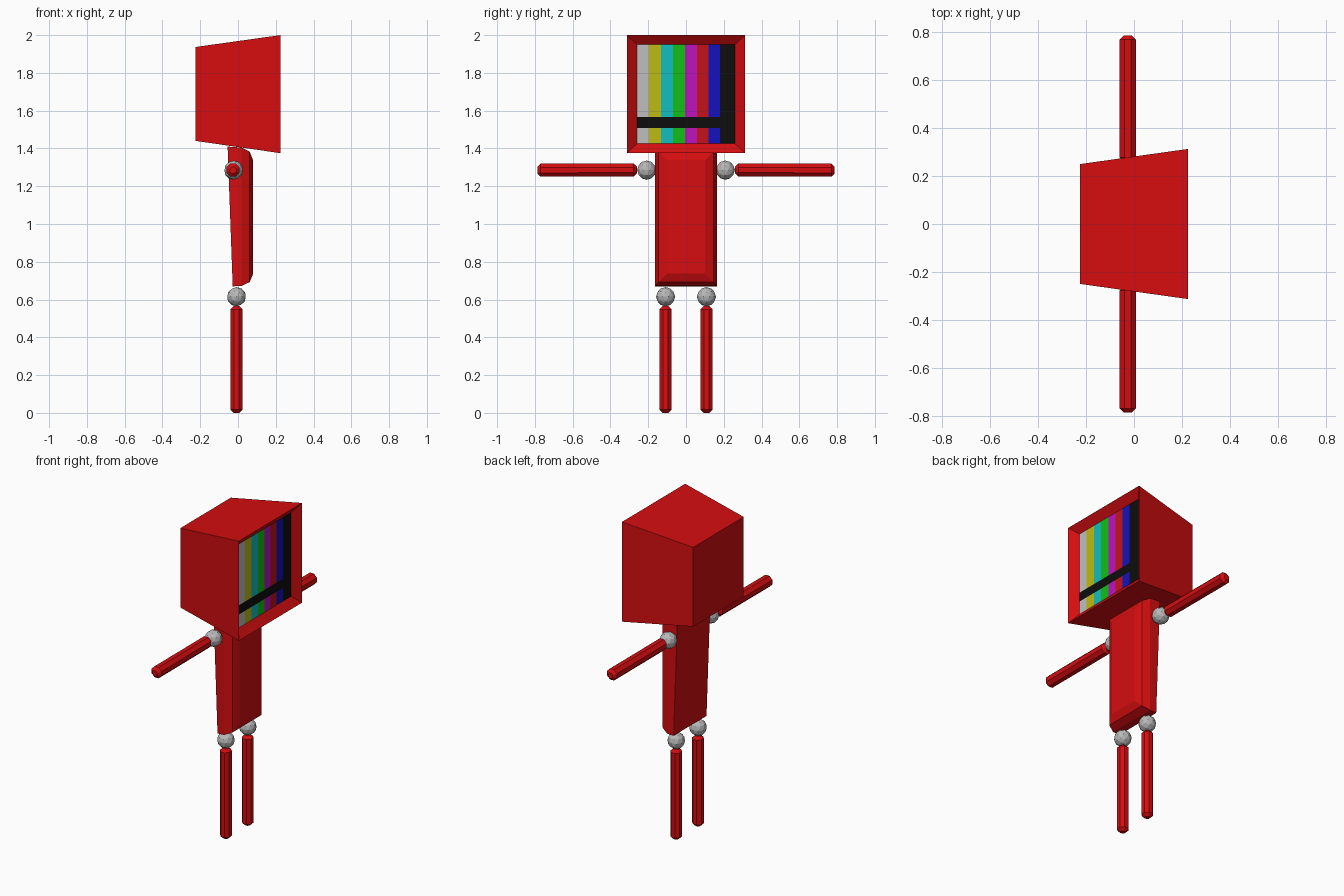
import bpy, bmesh, math
from mathutils import Matrix, Vector

if "Cube" in bpy.data.objects:
    bpy.data.objects.remove(bpy.data.objects["Cube"])


def material(name, r, g, b):
    m = bpy.data.materials.new(name)
    m.diffuse_color = (r, g, b, 1)
    m.use_nodes = True
    m.node_tree.nodes["Principled BSDF"].inputs["Base Color"].default_value = m.diffuse_color
    return m


RED = material("body red", 0.66, 0.004, 0.005)
GREY = material("joint grey", 0.48, 0.48, 0.48)
BARS = [material("bar white", 0.52, 0.52, 0.52),
        material("bar yellow", 0.52, 0.50, 0.006),
        material("bar cyan", 0.006, 0.52, 0.52),
        material("bar green", 0.006, 0.52, 0.008),
        material("bar magenta", 0.52, 0.006, 0.52),
        material("bar red", 0.55, 0.006, 0.01),
        material("bar blue", 0.006, 0.006, 0.52),
        material("bar black", 0.004, 0.004, 0.004)]


def finish(bm, name, *mats):
    me = bpy.data.meshes.new(name)
    bm.to_mesh(me)
    bm.free()
    for m in mats:
        me.materials.append(m)
    ob = bpy.data.objects.new(name, me)
    bpy.context.collection.objects.link(ob)
    return ob


def rings_mesh(rings):
    """Loft square rings (x, half_y, z_low, z_high) from back to front."""
    bm = bmesh.new()
    loops = [[bm.verts.new((x, y, z)) for y, z in
              ((-h, lo), (h, lo), (h, hi), (-h, hi))] for x, h, lo, hi in rings]
    for a, b in zip(loops, loops[1:]):
        for i in range(4):
            j = (i + 1) % 4
            bm.faces.new((a[i], a[j], b[j], b[i]))
    bm.faces.new(loops[0][::-1])
    return bm, loops


# head: tapered box whose front frame slopes inwards to the screen
bm, loops = rings_mesh([(-0.225, 0.25, 1.44, 1.937),
                        (0.225, 0.313, 1.375, 2.0),
                        (0.186, 0.26, 1.425, 1.95)])
finish(bm, "head_case", RED)

# screen: colour bars crossed by one black band
ys = [-0.26, -0.196, -0.132, -0.069, -0.005, 0.058, 0.118, 0.18, 0.26]
zs = [1.425, 1.508, 1.566, 1.95]
bm = bmesh.new()
grid = [[bm.verts.new((0.186, y, z)) for z in zs] for y in ys]
for i in range(8):
    for k in range(3):
        f = bm.faces.new((grid[i][k], grid[i + 1][k],
                          grid[i + 1][k + 1], grid[i][k + 1]))
        f.material_index = 7 if k == 1 else i
finish(bm, "screen", *BARS)

# torso: slab with a rounded front and a sloping back
bm, loops = rings_mesh([(-0.055, 0.163, 0.67, 1.41), (0.08, 0.163, 0.675, 1.40)])
for v in loops[0][:2]:
    v.co.x = -0.028
front = bm.faces.new(loops[1])
bmesh.ops.recalc_face_normals(bm, faces=bm.faces)
bmesh.ops.bevel(bm, geom=list(front.edges), offset=0.062, segments=2,
                profile=0.5, affect='EDGES')
finish(bm, "torso", RED)


def limb(name, start, end, radius):
    """Eight-sided rod with chamfered ends, flat sides square to the axes."""
    start, end = Vector(start), Vector(end)
    axis = end - start
    bm = bmesh.new()
    bmesh.ops.create_cone(bm, cap_ends=True, segments=8,
                          radius1=radius / math.cos(math.pi / 8),
                          radius2=radius / math.cos(math.pi / 8),
                          depth=axis.length,
                          matrix=Matrix.Rotation(math.pi / 8, 4, 'Z'))
    rims = [e for e in bm.edges if abs(e.verts[0].co.z - e.verts[1].co.z) < 1e-4]
    bmesh.ops.bevel(bm, geom=rims, offset=0.017, segments=1, affect='EDGES')
    turn = Vector((0, 0, 1)).rotation_difference(axis).to_matrix().to_4x4()
    bm.transform(Matrix.Translation((start + end) / 2) @ turn)
    finish(bm, name, RED)


def joint(name, pos):
    bm = bmesh.new()
    bmesh.ops.create_icosphere(bm, subdivisions=2, radius=0.051,
                               matrix=Matrix.Translation(pos))
    finish(bm, name, GREY)


# arms and legs with their ball joints, mirrored across y
for side, s in (("right", -1), ("left", 1)):
    joint(side + "_shoulder", (-0.023, s * 0.208, 1.285))
    limb(side + "_arm", (-0.026, s * 0.26, 1.286), (-0.026, s * 0.787, 1.285), 0.034)
    joint(side + "_hip", (-0.008, s * 0.108, 0.615))
    limb(side + "_leg", (-0.008, s * 0.108, 0.565), (-0.008, s * 0.108, 0.0), 0.032)
